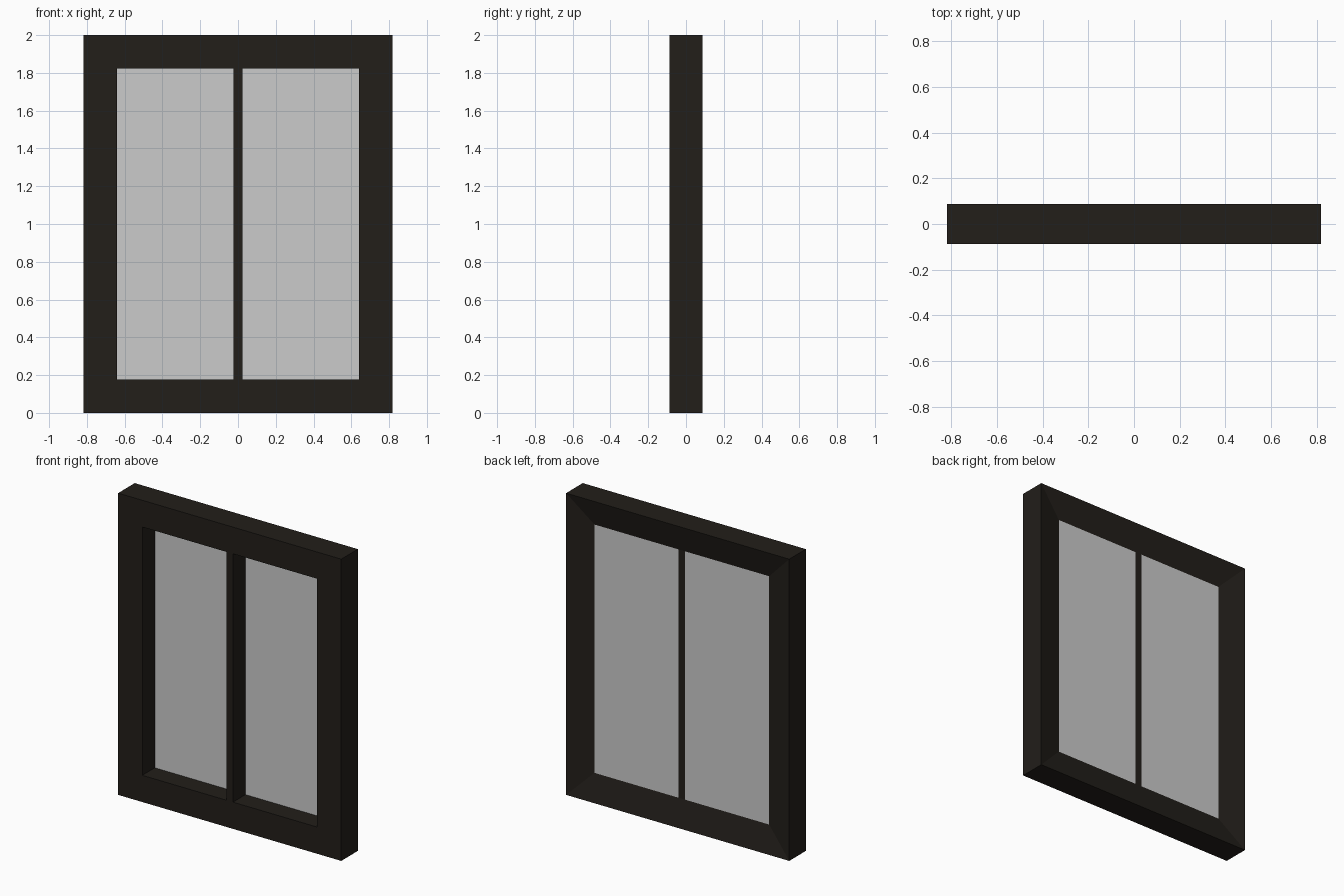
import bpy, bmesh

if "Cube" in bpy.data.objects:
    bpy.data.objects.remove(bpy.data.objects["Cube"])

W, H, D = 0.818, 2.0, 0.087      # half width, height, half depth
B = 0.177                        # frame border
MULL = 0.024                     # mullion half width
GLASS_Y = 0.044                  # plane of the panes

dark = bpy.data.materials.new("dark_frame")
dark.diffuse_color = (0.016, 0.013, 0.010, 1)
dark.use_nodes = True
dark.node_tree.nodes["Principled BSDF"].inputs["Base Color"].default_value = dark.diffuse_color


def finish(name, bm, mat=None):
    bmesh.ops.recalc_face_normals(bm, faces=bm.faces)
    me = bpy.data.meshes.new(name)
    bm.to_mesh(me)
    bm.free()
    ob = bpy.data.objects.new(name, me)
    bpy.context.collection.objects.link(ob)
    if mat:
        me.materials.append(mat)
    return ob


def ring(bm, inset, y):
    x, z0, z1 = W - inset, inset, H - inset
    return [bm.verts.new(p) for p in
            ((-x, y, z0), (x, y, z0), (x, y, z1), (-x, y, z1))]


# Frame: profile of four corners swept round the opening, sloping back face
bm = bmesh.new()
rings = [ring(bm, i, y) for i, y in ((0, -D), (0, D), (B, GLASS_Y), (B, -D))]
for k in range(4):
    a, b = rings[k], rings[(k + 1) % 4]
    for i in range(4):
        j = (i + 1) % 4
        bm.faces.new((a[i], a[j], b[j], b[i]))
finish("window_frame", bm, dark)

# Central mullion, flush with the frame front and the pane plane
bm = bmesh.new()
bmesh.ops.create_cube(bm, size=1)
for v in bm.verts:
    v.co = (v.co.x * 2 * MULL,
            GLASS_Y if v.co.y > 0 else -D,
            H - B if v.co.z > 0 else B)
finish("mullion", bm, dark)

# Two glass panes
for side, name in ((-1, "left_pane"), (1, "right_pane")):
    bm = bmesh.new()
    x0, x1 = sorted((side * MULL, side * (W - B)))
    bm.faces.new([bm.verts.new(p) for p in
                  ((x0, GLASS_Y, B), (x1, GLASS_Y, B),
                   (x1, GLASS_Y, H - B), (x0, GLASS_Y, H - B))])
    finish(name, bm)
